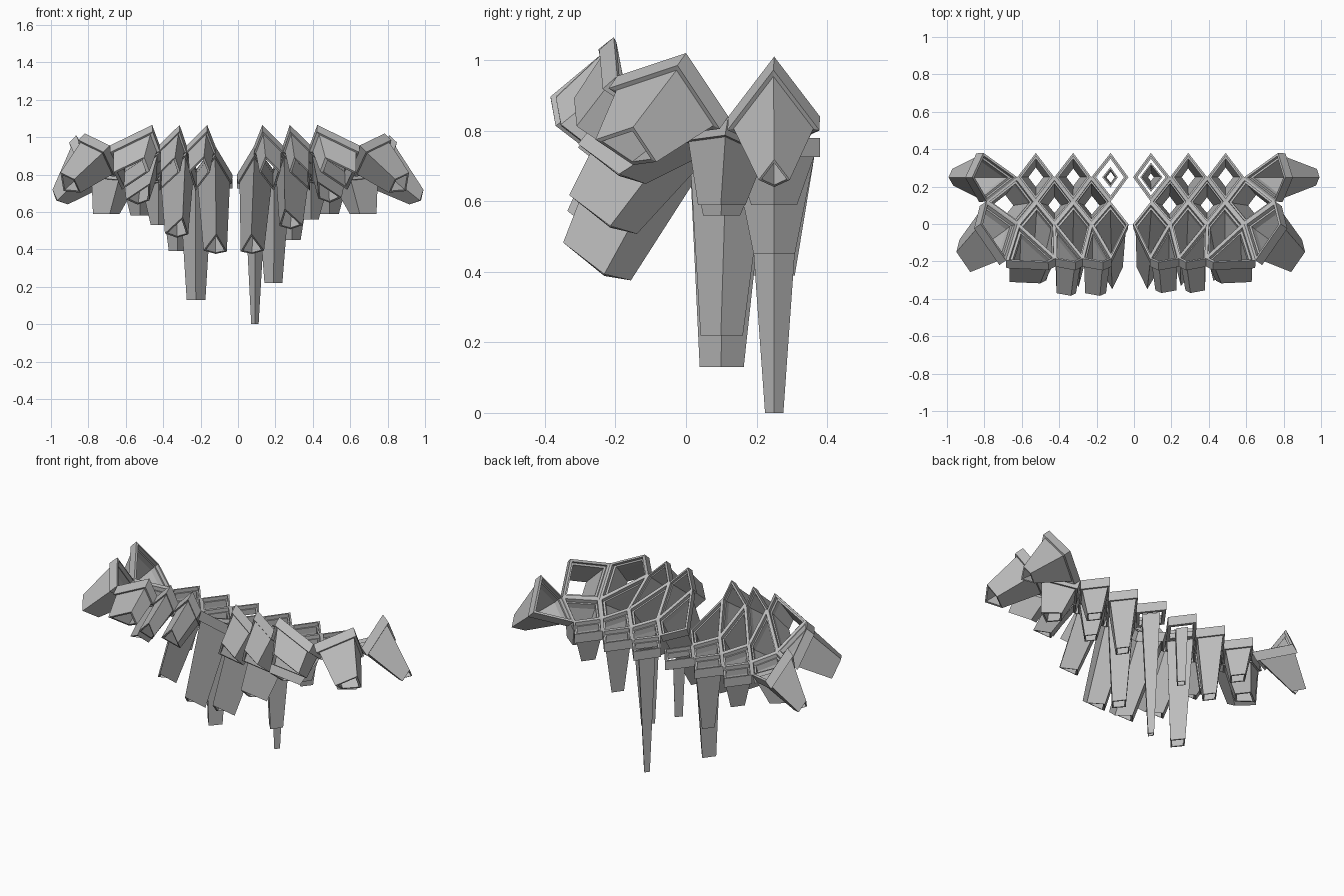
import bpy, bmesh
from mathutils import Vector as V

if "Cube" in bpy.data.objects:
    bpy.data.objects.remove(bpy.data.objects["Cube"])

grey = bpy.data.materials.new("warm grey")
grey.diffuse_color = (0.5, 0.5, 0.5, 1)
grey.use_nodes = True
grey.node_tree.nodes["Principled BSDF"].inputs["Base Color"].default_value = grey.diffuse_color


def ring_solid(name, rings):
    """Closed tube: successive four-cornered rings bridged, last one back to the first."""
    bm = bmesh.new()
    rows = [[bm.verts.new(p) for p in r] for r in rings]
    for a, b in zip(rows, rows[1:] + rows[:1]):
        n = len(a)
        for i in range(n):
            j = (i + 1) % n
            bm.faces.new((a[i], a[j], b[j], b[i]))
    bmesh.ops.recalc_face_normals(bm, faces=bm.faces[:])
    me = bpy.data.meshes.new(name)
    bm.to_mesh(me)
    bm.free()
    me.materials.append(grey)
    bpy.context.collection.objects.link(bpy.data.objects.new(name, me))


def cell(name, corners, end, scale, flat=False, start=0.88):
    """Stepped diamond frame with a hollow tapering funnel hanging from it."""
    pts = [V(p) for p in corners]
    c = sum(pts, V()) / 4
    end = V(end)
    n = (pts[2] - pts[0]).cross(pts[3] - pts[1]).normalized()
    if n.dot(end - c) < 0:
        n = -n

    def ring(s, d):
        return [c + (p - c) * s + n * d for p in pts]

    def tip(s):
        out = [end + (p - c) * s for p in pts]
        if flat:
            for p in out:
                p.z = end.z
        return out

    ring_solid(name + "_frame", [ring(1, 0), ring(1, .055), ring(.76, .055),
                                 ring(.76, .022), ring(.87, .022), ring(.87, 0)])
    wall = 0.1
    ring_solid(name + "_funnel", [ring(start, .05), tip(scale),
                                  tip(scale * .8), ring(start - wall, .05)])


# Funnel end positions that differ between the two halves
right = dict(mirror=False,
             A=[(0.0, .2, .6), (.45, .45, .88), (.59, .5, .88)],
             B=[(.22, .48), (.56, .42)],
             C=[(.075, -.242, .41), (.275, -.225, .545), (.475, -.2, .69)],
             Dy=[-.325, -.325, -.275], G=.965, Gtip=.81)
left = dict(mirror=True,
            A=[(.40, .28, .42), (.39, .45, .88), (.58, .5, .88)],
            B=[(.13, .5), (.53, .42)],
            C=[(.085, -.242, .41), (.285, -.23, .50), (.485, -.2, .68)],
            Dy=[-.34, -.34, -.275], G=.925, Gtip=.83)

for side_name, s in (("right", right), ("left", left)):
    def m(p):
        return (-.035 - p[0], p[1], p[2]) if s["mirror"] else p

    def add(name, corners, end, scale, **kw):
        cell(side_name + "_" + name, [m(p) for p in corners], m(end), scale, **kw)

    # Lattice nodes of one half
    back = [(.09 + .2 * k, .38, .78) for k in range(3)]
    mid = [(-.005 + .198 * k, .25, .78) for k in range(4)]
    inner = [(.09 + .2 * k, .12, .78) for k in range(3)]
    fold = [(-.005 + .198 * k, 0, .80 + .008 * k) for k in range(4)]
    brow = [(.085, -.185, .95), (.24, -.185, .955), (.385, -.185, .96), (.65, -.195, .955)]
    crest = [(.13 + .147 * k, -.205, 1.065) for k in range(3)]
    wing_in = (.755, .12, .84)
    wing_back = (.77, .38, .84)
    wing_top = (s["Gtip"], .25, 1.01)
    shoulder = (.785, 0, 1.02)

    # Flat back row
    for k, (z, sc, st) in enumerate(s["A"]):
        add(f"back_cell_{k}", [back[k], mid[k + 1], inner[k], mid[k]],
            (.09 + .2 * k, .25, z), sc, flat=True, start=st)
    # Second row with the longest funnels
    for k, (z, sc) in enumerate(s["B"]):
        add(f"middle_cell_{k}", [mid[k + 1], inner[k + 1], fold[k + 1], inner[k]],
            (.19 + .2 * k, .10, z), sc, flat=True)
    add("middle_cell_outer", [mid[3], wing_in, fold[3], inner[2]],
        (.66, .10, .59), .54, flat=True)
    # Row leaning forward
    for k, end in enumerate(s["C"]):
        add(f"leaning_cell_{k}", [inner[k], fold[k + 1], brow[k], fold[k]], end, .63)
    # Raised front cells with short boxes
    for k in range(3):
        add(f"front_cell_{k}", [fold[k + 1], brow[k], crest[k], brow[k + 1]],
            ((.17, .335, .53)[k], s["Dy"][k], .81), .72)
    # Outer shoulder and wing cells
    add("shoulder_cell", [fold[3], brow[3], shoulder, wing_in], (.865, -.16, .75), .55)
    add("wing_cell", [mid[3], wing_in, wing_top, wing_back],
        (s["G"], .25, .67), .34)
